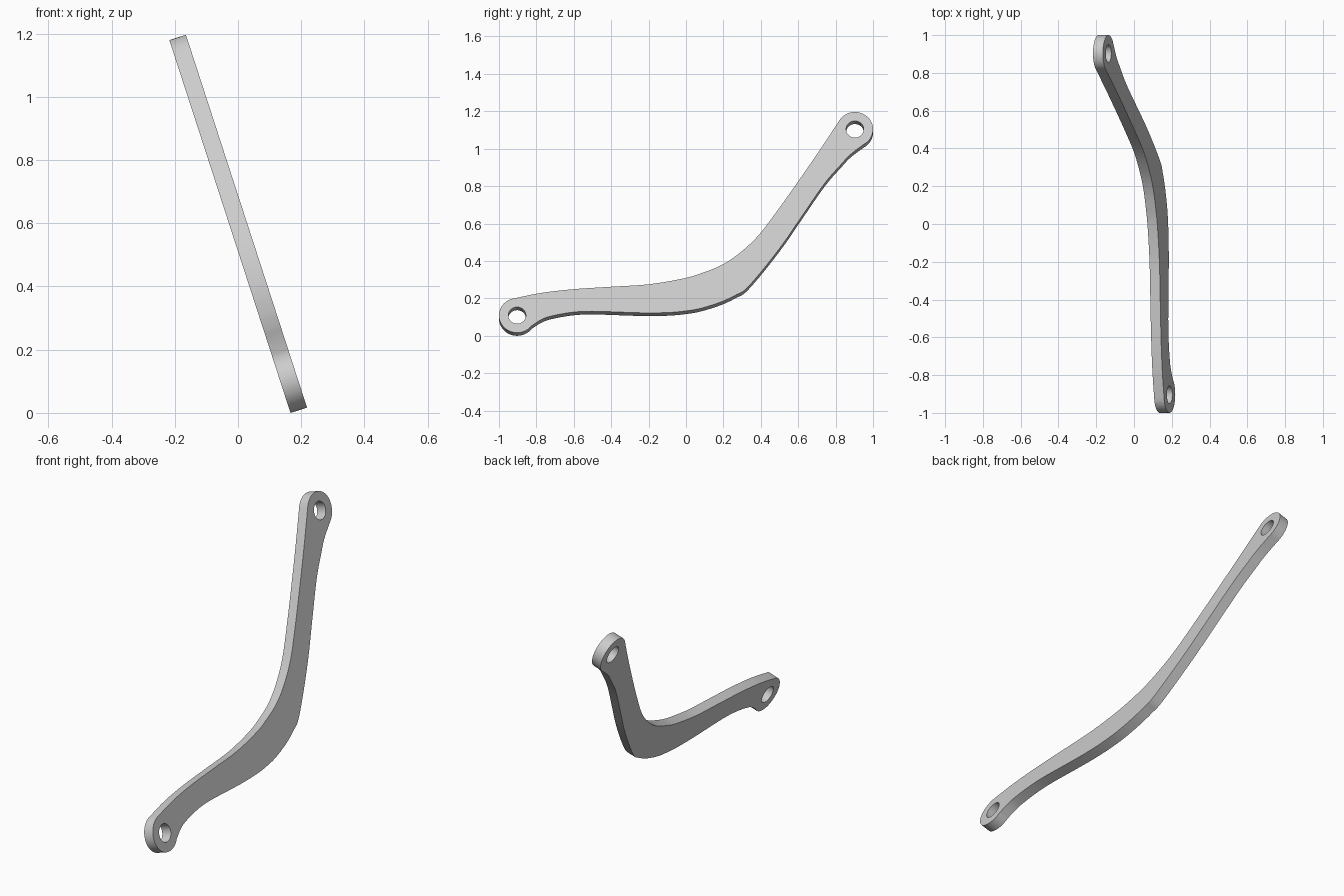
import bpy
import bmesh
from math import cos, sin, radians
from mathutils import Vector, Matrix

if "Cube" in bpy.data.objects:
    bpy.data.objects.remove(bpy.data.objects["Cube"])

TILT = radians(18)
THICK = 0.055
RADIUS, HOLE = 0.097, 0.047
MID_Z = 0.6


def flat(y, z):
    """Side-on position -> position in the untilted plate (height stretched)."""
    return Vector((y, (z - 0.0085 - MID_Z) / cos(TILT)))


def arc(centre, radius, start, end, steps):
    return [centre + radius * Vector((cos(a), sin(a)))
            for a in (radians(start + (end - start) * i / steps) for i in range(steps + 1))]


def smooth_path(points, steps=5):
    """Catmull-Rom samples between the two end points, which are left out."""
    p = [points[0]] + points + [points[-1]]
    out = []
    for a, b, c, d in zip(p, p[1:], p[2:], p[3:]):
        for i in range(steps):
            t = i / steps
            out.append(0.5 * (2 * b + (c - a) * t + (2 * a - 5 * b + 4 * c - d) * t ** 2
                              + (3 * b - a - 3 * c + d) * t ** 3))
    return out[1:]


# Outline: two round eyes joined by an upper and a lower edge
front_eye = flat(-0.903, 0.109)
back_eye = flat(0.903, 1.104)
front_arc = arc(front_eye, RADIUS, 110, 322, 32)
back_arc = arc(back_eye, RADIUS, -60, 145, 32)
lower = [flat(*p) for p in (
    (-.78, .083), (-.73, .103), (-.62, .124), (-.5, .131), (-.25, .123), (-.1, .124),
    (0, .133), (.08, .147), (.19, .182), (.27, .22), (.32, .25), (.41, .352),
    (.52, .494), (.61, .625), (.74, .813), (.83, .917), (.88, .97))]
upper = [flat(*p) for p in (
    (.72, 1.0), (.61, .84), (.5, .685), (.39, .54), (.29, .445), (.19, .378),
    (.075, .332), (-.02, .305), (-.2, .275), (-.4, .262), (-.6, .249), (-.78, .228))]
outline = (front_arc + smooth_path([front_arc[-1]] + lower + [back_arc[0]])
           + back_arc + smooth_path([back_arc[-1]] + upper + [front_arc[0]]))
holes = [arc(c, HOLE, 0, 360, 40)[:-1] for c in (front_eye, back_eye)]

# Fill the outline around the holes, then give it thickness
bm = bmesh.new()
for loop in [outline] + holes:
    verts = [bm.verts.new((-THICK / 2, p.x, p.y)) for p in loop]
    for a, b in zip(verts, verts[1:] + verts[:1]):
        bm.edges.new((a, b))
bmesh.ops.triangle_fill(bm, edges=bm.edges[:], use_beauty=True, normal=(1, 0, 0))
new = bmesh.ops.extrude_face_region(bm, geom=bm.faces[:], use_keep_orig=True)["geom"]
bmesh.ops.translate(bm, vec=(THICK, 0, 0),
                    verts=[g for g in new if isinstance(g, bmesh.types.BMVert)])
bmesh.ops.recalc_face_normals(bm, faces=bm.faces[:])

# Lean the plate sideways and lift it onto the ground
bmesh.ops.transform(bm, verts=bm.verts[:],
                    matrix=Matrix.Translation((0, 0, MID_Z)) @ Matrix.Rotation(-TILT, 4, 'Y'))
mesh = bpy.data.meshes.new("bent_link_arm")
bm.to_mesh(mesh)
bm.free()
arm = bpy.data.objects.new("bent_link_arm", mesh)
bpy.context.collection.objects.link(arm)

# Plain grey metal
grey = bpy.data.materials.new("light_grey")
grey.use_nodes = True
grey.diffuse_color = (0.6, 0.6, 0.6, 1)
grey.node_tree.nodes["Principled BSDF"].inputs["Base Color"].default_value = (0.6, 0.6, 0.6, 1)
mesh.materials.append(grey)

bpy.ops.object.select_all(action='DESELECT')
arm.select_set(True)
bpy.context.view_layer.objects.active = arm
bpy.ops.object.shade_smooth_by_angle(angle=radians(30))
